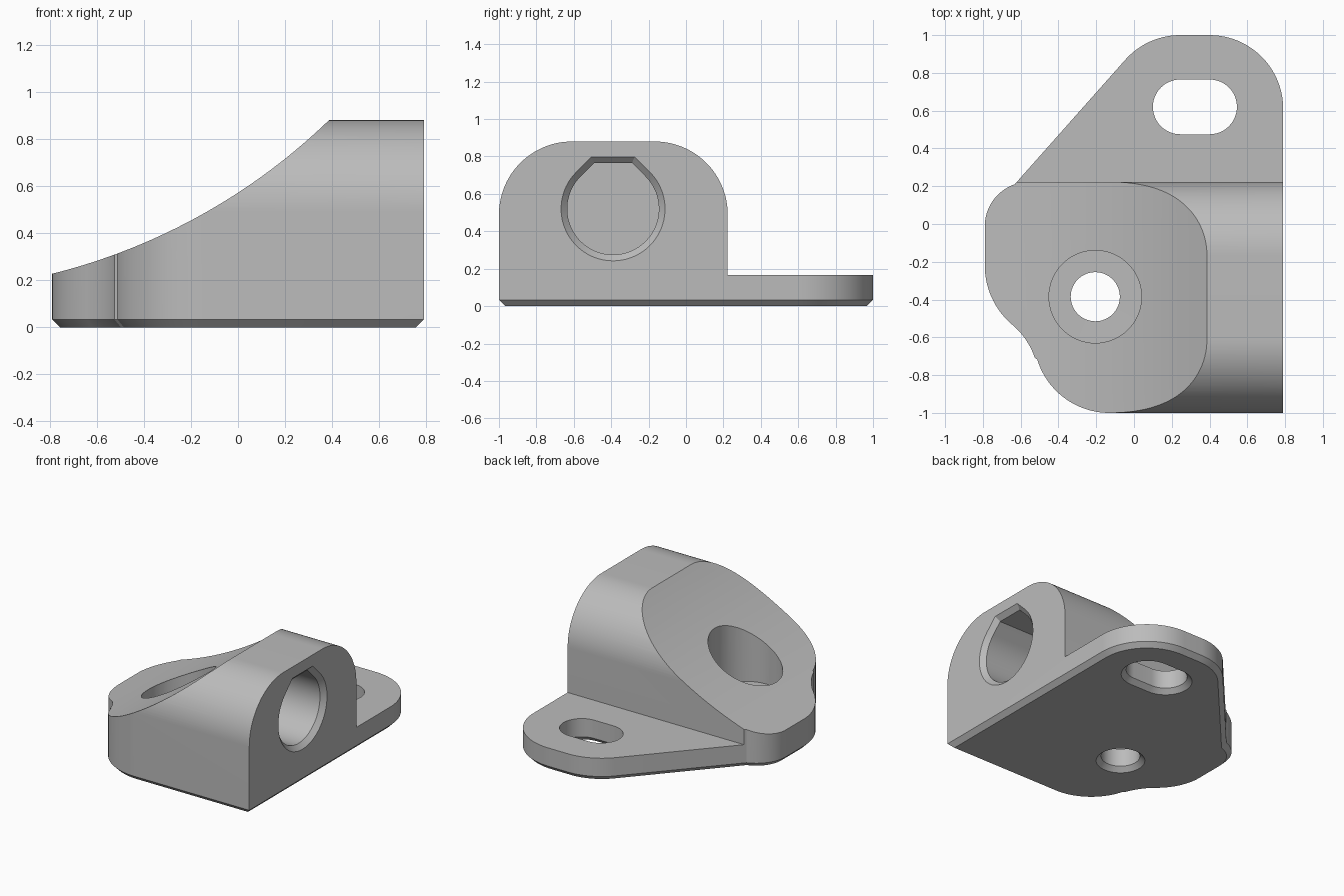
import bpy, bmesh
from math import radians, cos, sin, sqrt
from mathutils import Vector

cube = bpy.data.objects.get("Cube")
if cube:
    bpy.data.objects.remove(cube, do_unlink=True)

CHAMFER = 0.033


def arc(cx, cy, r, start, end, steps=20):
    """Points along a circular arc, angles in degrees."""
    angles = [radians(start + (end - start) * i / steps) for i in range(steps + 1)]
    return [Vector((cx + r * cos(a), cy + r * sin(a))) for a in angles]


def inset(outline, d):
    """Shift a counter-clockwise outline inwards by d."""
    result = []
    for i, p in enumerate(outline):
        a = (p - outline[i - 1]).normalized()
        b = (outline[(i + 1) % len(outline)] - p).normalized()
        na, nb = Vector((-a.y, a.x)), Vector((-b.y, b.x))
        result.append(p + (na + nb) * d / (1 + na.dot(nb)))
    return result


def loft(name, rings, axis="z"):
    """Capped solid through (outline, position) rings along an axis."""
    place = {"x": lambda p, t: (t, p[0], p[1]),
             "y": lambda p, t: (p[0], t, p[1]),
             "z": lambda p, t: (p[0], p[1], t)}[axis]
    bm = bmesh.new()
    loops = [[bm.verts.new(place(p, t)) for p in pts] for pts, t in rings]
    for low, high in zip(loops, loops[1:]):
        for i in range(len(low)):
            j = (i + 1) % len(low)
            bm.faces.new((low[i], low[j], high[j], high[i]))
    bm.faces.new(loops[0])
    bm.faces.new(loops[-1])
    bmesh.ops.recalc_face_normals(bm, faces=bm.faces)
    mesh = bpy.data.meshes.new(name)
    bm.to_mesh(mesh)
    bm.free()
    obj = bpy.data.objects.new(name, mesh)
    bpy.context.collection.objects.link(obj)
    return obj


def combine(target, tool, operation):
    """Apply a boolean and discard the helper solid."""
    tool.hide_render = True
    mod = target.modifiers.new("cut", "BOOLEAN")
    mod.operation, mod.object, mod.solver = operation, tool, "EXACT"
    bpy.ops.object.select_all(action="DESELECT")
    bpy.context.view_layer.objects.active = target
    target.select_set(True)
    bpy.ops.object.modifier_apply(modifier=mod.name)
    bpy.data.objects.remove(tool, do_unlink=True)


# Footprint of block and flange, with a chamfered lower rim
footprint = (
    [Vector((0.79, -1))]
    + arc(0.4, 0.61, 0.39, 0, 90)
    + arc(0.245, 0.61, 0.39, 90, 138)
    + arc(-0.555, -0.012, 0.235, 109, 180)
    + arc(-0.38, -0.22, 0.41, 180, 229.7)
    + arc(-0.904, -0.837, 0.4, 49.7, 17)[1:-1]
    + arc(-0.13, -0.6, 0.4, 197, 270))
bracket = loft("bracket", [(inset(footprint, CHAMFER), 0), (footprint, CHAMFER), (footprint, 1.2)])

# Side profile: low flange behind, rounded block in front
profile = ([(1.1, -0.1), (1.1, 0.165), (0.223, 0.165)]
           + arc(-0.167, 0.49, 0.39, 0, 90, 32)
           + arc(-0.61, 0.49, 0.39, 90, 180, 32)
           + [(-1.1, 0.49), (-1.1, -0.1)])
combine(bracket, loft("side_profile", [(profile, -1), (profile, 1)], "x"), "INTERSECT")

# Concave sloping top
slope = arc(-1.42, 2.75, 2.6, -82, -40, 48) + [Vector((0.6, 2)), Vector((-1.1, 2))]
combine(bracket, loft("slope_cutter", [(slope, -1.3), (slope, 1.3)], "y"), "DIFFERENCE")


# Counterbored screw hole, chamfered underneath
def disc(r):
    return arc(-0.205, -0.385, r, 0, 360, 64)[:-1]


combine(bracket, loft("screw_cutter", [
    (disc(0.13 + 2 * CHAMFER), -CHAMFER), (disc(0.13), CHAMFER), (disc(0.13), 0.165),
    (disc(0.245), 0.1651), (disc(0.245), 1.2)]), "DIFFERENCE")


# Slot through the flange
def stadium(r):
    return arc(0.4, 0.62, r, -90, 90, 24) + arc(0.245, 0.62, r, 90, 270, 24)


combine(bracket, loft("slot_cutter", [
    (stadium(0.145 + 2 * CHAMFER), -CHAMFER), (stadium(0.145), CHAMFER),
    (stadium(0.145), 0.5)]), "DIFFERENCE")


# Blind side bore with a flattened roof
def bore(r):
    half = r * (sqrt(2) - 1)
    return arc(-0.39, 0.52, r, -225, 45, 56) + [
        Vector((-0.39 + half, 0.52 + r)), Vector((-0.39 - half, 0.52 + r))]


combine(bracket, loft("bore_cutter", [
    (bore(0.245), 0.34), (bore(0.245), 0.79 - CHAMFER),
    (bore(0.245 + 2 * CHAMFER), 0.79 + CHAMFER)], "x"), "DIFFERENCE")

# Plain grey finish
grey = bpy.data.materials.new("grey")
grey.use_nodes = True
colour = (0.5, 0.5, 0.5, 1)
grey.diffuse_color = colour
grey.node_tree.nodes["Principled BSDF"].inputs["Base Color"].default_value = colour
bracket.data.materials.clear()
bracket.data.materials.append(grey)
bpy.ops.object.shade_smooth_by_angle(angle=radians(25))
